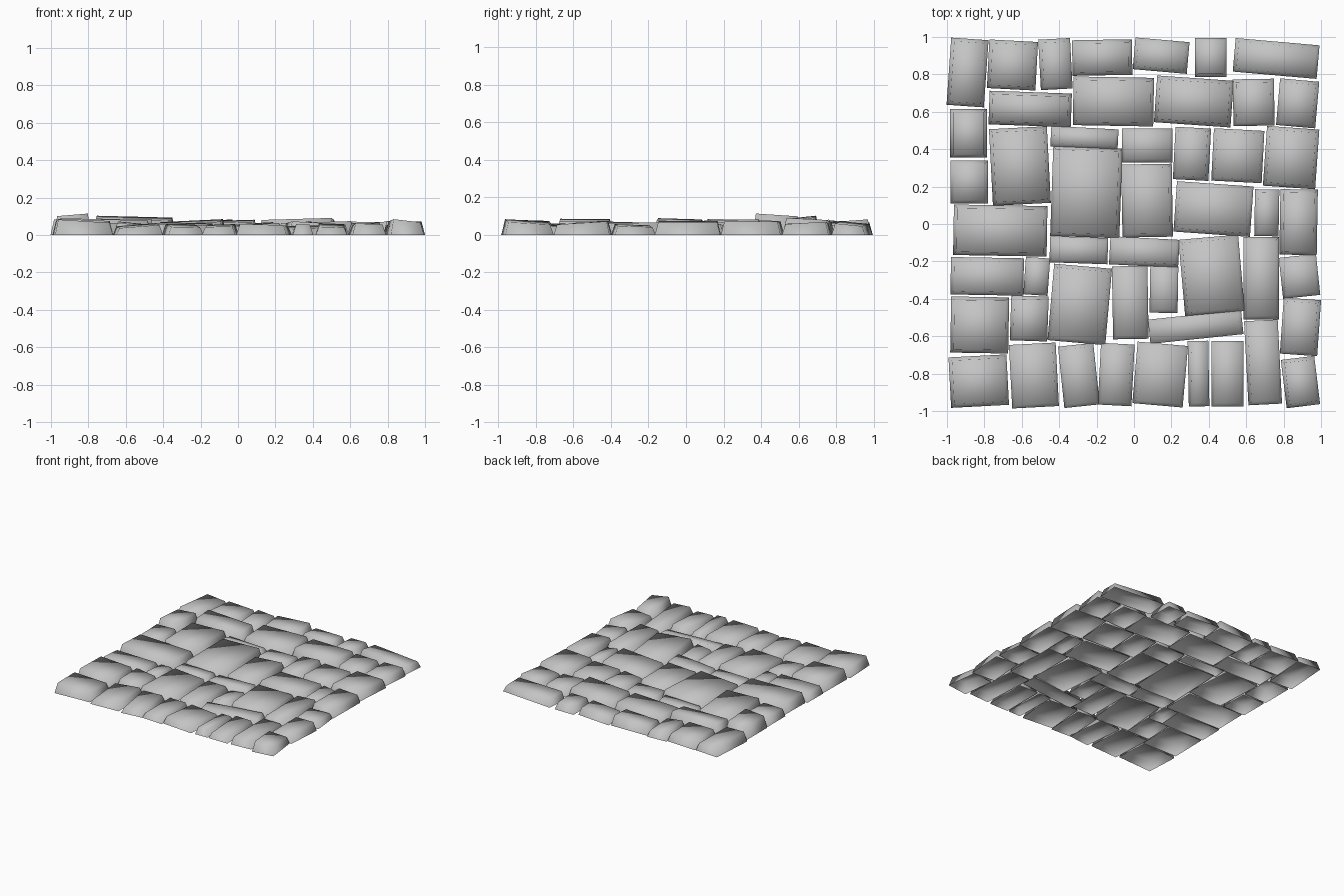
import bpy
import bmesh
import random
from math import radians
from mathutils import Matrix, Vector

default_cube = bpy.data.objects.get("Cube")
if default_cube:
    bpy.data.objects.remove(default_cube, do_unlink=True)

random.seed(4)
UNIT = 0.01    # the stones are laid out in hundredths
TAPER = 0.018  # how far the top edge steps in from the base
TILT = 0.009   # uneven settling of the worn tops


def make_material(name, colour):
    material = bpy.data.materials.new(name)
    material.use_nodes = True
    material.diffuse_color = colour
    shader = next(node for node in material.node_tree.nodes
                  if node.type == "BSDF_PRINCIPLED")
    shader.inputs["Base Color"].default_value = colour
    return material


stone_grey = make_material("stone grey", (0.55, 0.55, 0.55, 1))


def make_stone(name, x, y, width, depth, turn, height):
    """A tapered, open-bottomed block with a slightly tilted top."""
    slope = Vector((random.uniform(-TILT, TILT), random.uniform(-TILT, TILT)))
    mesh = bpy.data.meshes.new(name)
    bm = bmesh.new()
    bmesh.ops.create_cube(bm, size=1)

    # Remove the buried underside
    bm.normal_update()
    underside = [face for face in bm.faces if face.normal.z < -0.5]
    bmesh.ops.delete(bm, geom=underside, context="FACES_ONLY")

    # Shape the base and the narrower, sloping top
    for vert in bm.verts:
        side = Vector((vert.co.x, vert.co.y)) * 2
        is_top = vert.co.z > 0
        inset = TAPER if is_top else 0
        vert.co.x = side.x * (width * UNIT / 2 - inset)
        vert.co.y = side.y * (depth * UNIT / 2 - inset)
        vert.co.z = height * UNIT + side.dot(slope) if is_top else 0

    bm.transform(Matrix.Rotation(radians(turn), 4, "Z"))
    for face in bm.faces:
        face.smooth = True
    bm.to_mesh(mesh)
    bm.free()

    mesh.materials.append(stone_grey)
    stone = bpy.data.objects.new(name, mesh)
    stone.location = (x * UNIT, y * UNIT, 0)
    bpy.context.collection.objects.link(stone)


def lay_course(name, stones):
    """Each stone: centre x, centre y, width, depth, turn in degrees, height."""
    for number, stone in enumerate(stones, start=1):
        make_stone(f"{name}_stone_{number}", *stone)


# Back edge of the paving
lay_course("back_edge", [
    (-89, 81, 20, 36, -4, 7),
    (-65, 85, 26, 26, -3, 7),
    (-42, 85.5, 17, 27, 3, 6),
    (-17, 89, 32, 19, 1, 7),
    (14.5, 90, 29, 17, -5, 6),
    (41, 89, 17, 21, 0, 6),
    (76, 88.5, 45, 18, -5, 6),
])

# Course just inside the back edge
lay_course("second_course", [
    (-55.5, 61.5, 44, 18, -2, 9),
    (-11, 65.5, 43, 26, -1, 7),
    (32, 65.5, 41, 25, -4, 8),
    (64, 65, 22, 25, 1, 6),
    (87.5, 64.5, 21, 25, -5, 6),
])

# Middle, behind the centre line
lay_course("upper_middle", [
    (-88.5, 48.5, 20, 26, 0, 10),
    (-88, 22.5, 20, 23, 0, 7),
    (-61, 31, 31, 41, 3, 8),
    (-26.5, 46, 36, 11, -3, 5),
    (-25.5, 17, 37, 48, -2, 7),
    (7, 42, 27, 18, 0, 5),
    (7, 12.5, 27, 39, 1, 6),
    (31, 37.5, 19, 28, -3, 6),
    (55.5, 36.5, 27, 28, -3, 6),
    (84, 35.5, 28, 32, -4, 7),
])

# Around the centre line
lay_course("centre", [
    (-71.5, -3.5, 50, 27, -1, 8),
    (42.5, 8, 41, 27, -4, 6),
    (71, 6, 13, 25, -1, 5),
    (88, 1, 20, 35, -1, 7),
    (-29.5, -14, 31, 14, -2, 5),
    (5.5, -15, 37, 15, -3, 5),
])

# Middle, in front of the centre line
lay_course("lower_middle", [
    (-78.5, -28, 39, 20, -1, 6),
    (-52, -28, 13, 20, -4, 5),
    (-29, -43, 31, 41, -5, 6),
    (-2, -42, 19, 39, 1, 5),
    (16, -35, 15, 25, -1, 4),
    (41.5, -27.5, 32, 41, 5, 6),
    (68, -29, 19, 44, 0, 6),
    (88.5, -28, 20, 22, 6, 5),
    (-82.5, -54, 31, 30, -1, 8),
    (-56, -50.5, 20, 24, -2, 6),
    (33, -55, 50, 13, 6, 4),
    (89, -55, 20, 30, -4, 6),
])

# Front edge of the paving
lay_course("front_edge", [
    (-83, -84, 31, 27, 3, 7),
    (-53.5, -81, 25, 34, 3, 5),
    (-29.5, -81, 19, 33, 6, 5),
    (-9.5, -80.5, 18, 33, -3, 5),
    (14, -80.5, 27, 33, -5, 5),
    (34.5, -80, 11, 35, 1, 5),
    (50, -80, 17, 35, 0, 5),
    (69, -74, 18, 45, 3, 5),
    (89, -84.5, 18, 26, 7, 7),
])
